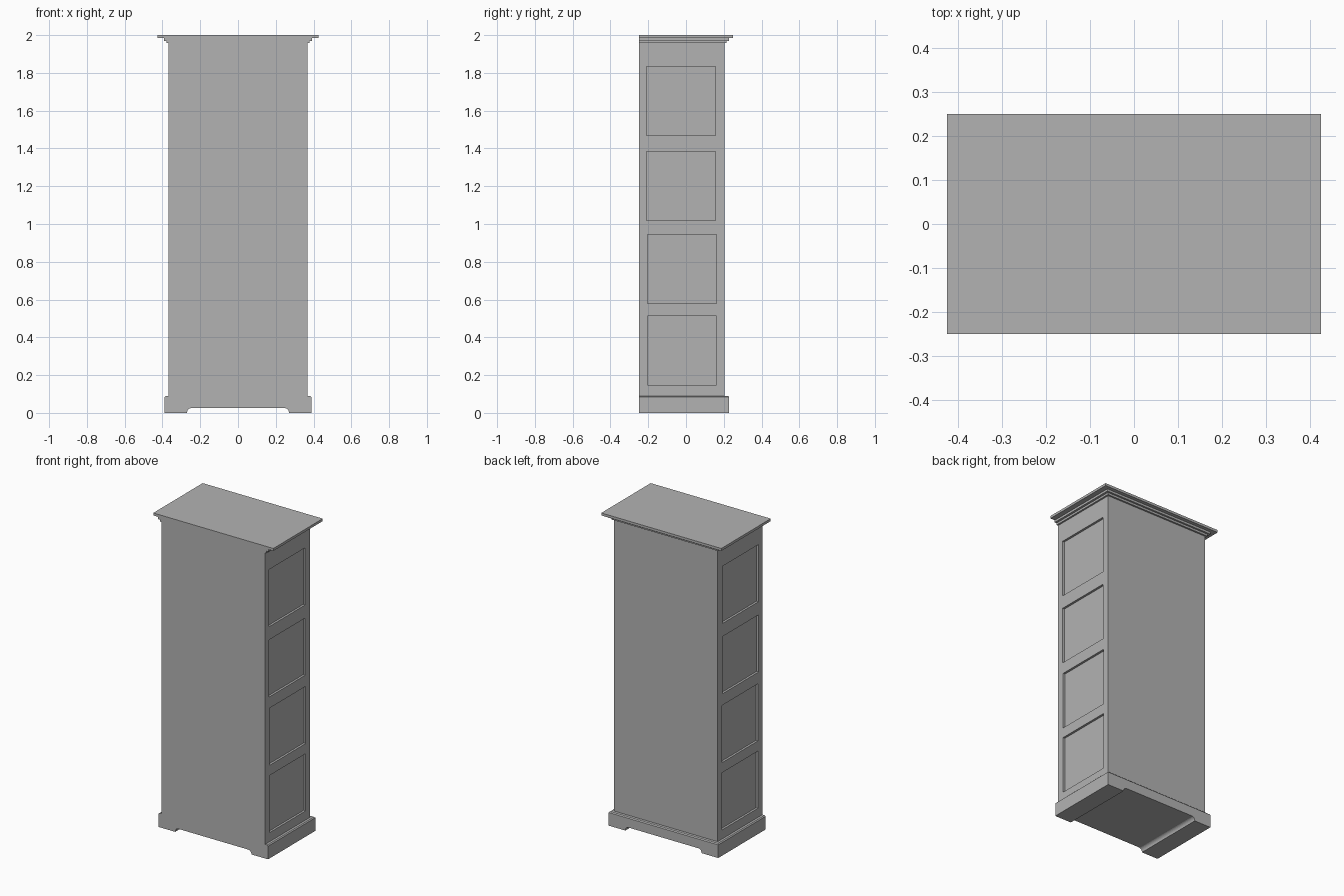
import bpy, bmesh, math

cube = bpy.data.objects.get("Cube")
if cube:
    bpy.data.objects.remove(cube)

grey = bpy.data.materials.new("plain_grey")
grey.use_nodes = True
colour = (0.45, 0.45, 0.45, 1)
grey.diffuse_color = colour
grey.node_tree.nodes["Principled BSDF"].inputs["Base Color"].default_value = colour

FRONT = -0.25  # every part is flush at the front


def add_object(name, bm):
    bmesh.ops.recalc_face_normals(bm, faces=bm.faces)
    mesh = bpy.data.meshes.new(name)
    bm.to_mesh(mesh)
    bm.free()
    mesh.materials.append(grey)
    obj = bpy.data.objects.new(name, mesh)
    bpy.context.collection.objects.link(obj)
    return obj


def box(bm, x0, x1, y0, y1, z0, z1):
    verts = bmesh.ops.create_cube(bm, size=1)["verts"]
    for v in verts:
        v.co.x = x1 if v.co.x > 0 else x0
        v.co.y = y1 if v.co.y > 0 else y0
        v.co.z = z1 if v.co.z > 0 else z0
    return verts


def tier(name, half, back, z0, z1, top_inset=0):
    bm = bmesh.new()
    verts = box(bm, -half, half, FRONT, back, z0, z1)
    for v in verts:
        if v.co.z > (z0 + z1) / 2:
            v.co.x -= math.copysign(top_inset, v.co.x)
            if v.co.y > 0:
                v.co.y -= top_inset
    return add_object(name, bm)


# Cabinet body with recessed side panels
HALF, BACK, BASE_TOP, BODY_TOP = 0.367, 0.204, 0.09, 1.957
body = tier("cabinet_body", HALF, BACK, BASE_TOP, BODY_TOP)
depth, size = 0.014, 0.366
bm = bmesh.new()
for y, z in ((-0.205, 0.148), (-0.205, 0.579), (-0.21, 1.018), (-0.21, 1.468)):
    for side in (-1, 1):
        xs = sorted((side * (HALF - depth), side * (HALF + 0.05)))
        box(bm, *xs, y, y + size, z, z + size)
cutter = add_object("panel_cutter", bm)
cutter.hide_render = True
mod = body.modifiers.new("panels", 'BOOLEAN')
mod.operation = 'DIFFERENCE'
mod.solver = 'EXACT'
mod.object = cutter
graph = bpy.context.evaluated_depsgraph_get()
carved = bpy.data.meshes.new_from_object(body.evaluated_get(graph))
body.modifiers.clear()
body.data = carved
bpy.data.objects.remove(cutter)

# Plinth with a shallow arch running front to back
foot, rise, radius, arch = 0.388, 0.025, 0.022, 0.248
half_outline = [(arch + radius * math.cos(a), rise * math.sin(a))
                for a in (math.radians(d) for d in range(90, -1, -15))]
half_outline += [(foot, 0), (foot, 0.084)]
outline = half_outline + [(-x, z) for x, z in reversed(half_outline)]
bm = bmesh.new()
face = bm.faces.new([bm.verts.new((x, FRONT, z)) for x, z in outline])
result = bmesh.ops.extrude_face_region(bm, geom=[face])
for v in result["geom"]:
    if isinstance(v, bmesh.types.BMVert):
        v.co.y = 0.228
add_object("plinth", bm)
tier("plinth_lip", foot, 0.228, 0.084, BASE_TOP, 0.006)

# Stepped cornice
tier("cornice_lower_step", 0.378, 0.215, BODY_TOP, 1.97)
tier("cornice_upper_step", 0.392, 0.227, 1.97, 1.984)
tier("cornice_top", 0.425, 0.25, 1.984, 2.0)
